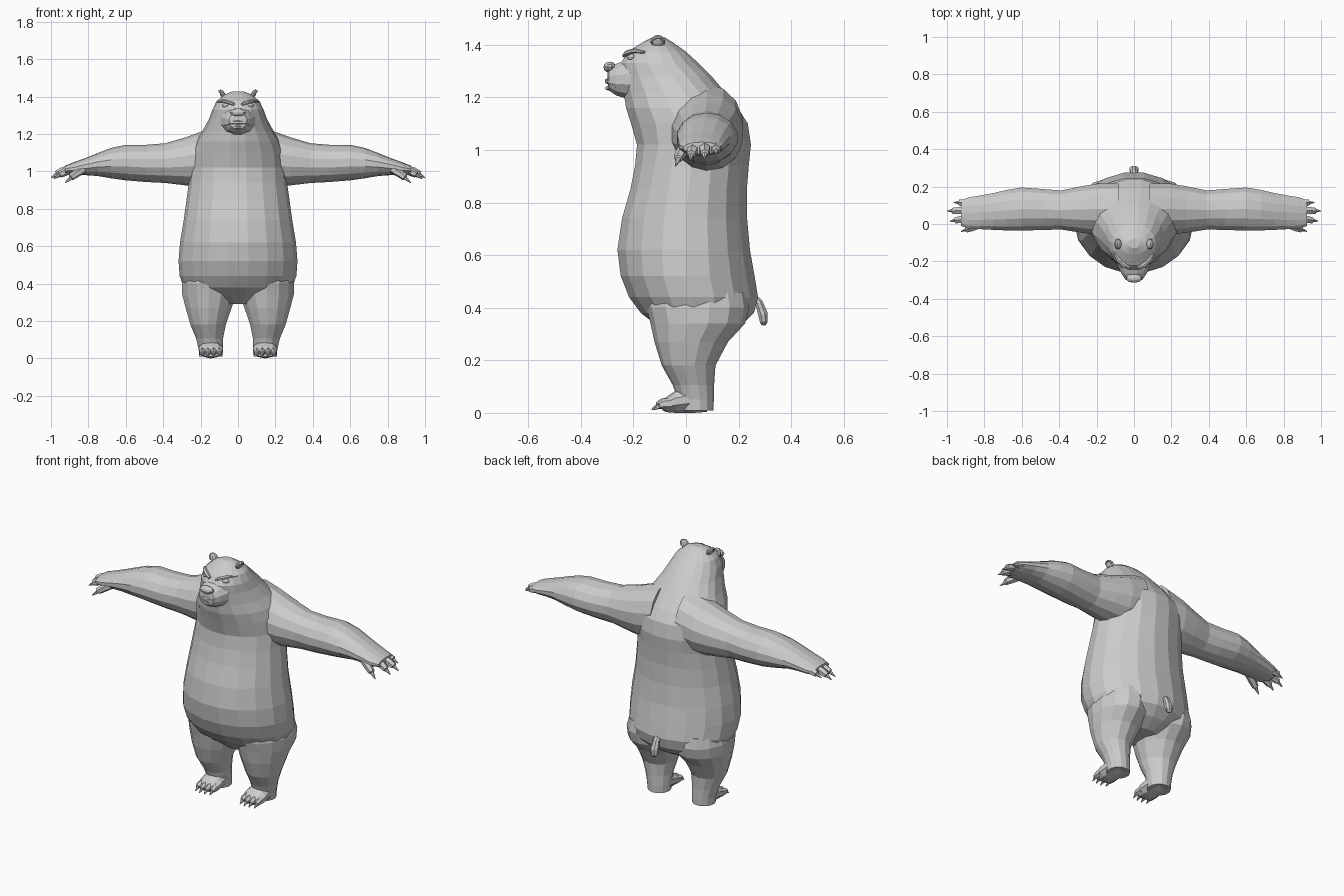
import bpy, bmesh, math
from mathutils import Vector

fur = bpy.data.materials.new("fur_grey")
fur.diffuse_color = (0.6, 0.6, 0.6, 1)


def loft(name, rings):
    """Skin a list of equal rings and close both ends."""
    bm = bmesh.new()
    vs = [[bm.verts.new(p) for p in r] for r in rings]
    n = len(rings[0])
    for a, b in zip(vs, vs[1:]):
        for i in range(n):
            j = (i + 1) % n
            bm.faces.new((a[i], a[j], b[j], b[i]))
    bm.faces.new(vs[0][::-1])
    bm.faces.new(vs[-1])
    bmesh.ops.recalc_face_normals(bm, faces=bm.faces)
    me = bpy.data.meshes.new(name)
    bm.to_mesh(me)
    bm.free()
    me.materials.append(fur)
    ob = bpy.data.objects.new(name, me)
    bpy.context.collection.objects.link(ob)
    return ob


def circle(n, phase=0.5):
    return [(math.cos(2 * math.pi * (i + phase) / n),
             math.sin(2 * math.pi * (i + phase) / n)) for i in range(n)]


def tube(name, path, n=8):
    """Round limb through (point, half width, half height) stations."""
    pts = [Vector(p[0]) for p in path]
    rings = []
    for i, (p, w, h) in enumerate(path):
        d = (pts[min(i + 1, len(pts) - 1)] - pts[max(i - 1, 0)]).normalized()
        ref = Vector((0, 0, 1)) if abs(d.z) < 0.8 else Vector((0, 1, 0))
        u = d.cross(ref).normalized()
        v = u.cross(d)
        rings.append([Vector(p) + u * c * w + v * s * h for c, s in circle(n)])
    return loft(name, rings)


def ball(name, centre, size, rot=(0, 0, 0), seg=10, rows=6):
    bm = bmesh.new()
    bmesh.ops.create_uvsphere(bm, u_segments=seg, v_segments=rows, radius=1)
    me = bpy.data.meshes.new(name)
    bm.to_mesh(me)
    bm.free()
    me.materials.append(fur)
    ob = bpy.data.objects.new(name, me)
    ob.location, ob.scale, ob.rotation_euler = centre, size, rot
    bpy.context.collection.objects.link(ob)
    return ob


# Torso, neck and head: z, front y, back y, half width, y of widest point
torso = [
    (.29, -.06, .14, .10, .04), (.33, -.11, .21, .22, .05),
    (.38, -.175, .262, .29, .03), (.44, -.22, .278, .312, .02),
    (.52, -.252, .265, .318, 0), (.62, -.265, .247, .31, 0),
    (.74, -.247, .236, .29, 0), (.85, -.215, .235, .275, .01),
    (.94, -.197, .242, .262, .02), (1.02, -.19, .25, .258, .05),
    (1.10, -.213, .238, .25, .06), (1.16, -.232, .20, .225, .03),
    (1.215, -.24, .155, .19, 0), (1.28, -.25, .10, .155, -.05),
    (1.33, -.25, .05, .137, -.09), (1.375, -.222, 0, .115, -.1),
    (1.41, -.165, -.05, .075, -.11), (1.428, -.13, -.08, .03, -.1)]
loft("body_and_head", [
    [(w * c, yw + s * ((yb - yw) if s > 0 else (yw - yf)), z)
     for c, s in circle(18, 0)] for z, yf, yb, w, yw in torso])

# Muzzle: y, low z, high z, half width
loft("muzzle", [
    [(w * c, y, (a + b) / 2 + s * (b - a) / 2) for c, s in circle(12)]
    for y, a, b, w in [(-.12, 1.17, 1.36, .11), (-.215, 1.19, 1.35, .092),
                       (-.265, 1.205, 1.33, .07), (-.293, 1.225, 1.312, .05),
                       (-.298, 1.25, 1.30, .03)]])
ball("nose", (0, -.29, 1.315), (.045, .024, .021))
tube("upper_lip", [((-.062, -.258, 1.25), .008, .008), ((-.04, -.288, 1.26), .012, .01),
                   ((0, -.298, 1.262), .012, .011), ((.04, -.288, 1.26), .012, .01),
                   ((.062, -.258, 1.25), .008, .008)], 6)
tube("lower_lip", [((-.055, -.262, 1.242), .008, .007), ((0, -.295, 1.235), .013, .009),
                   ((.055, -.262, 1.242), .008, .007)], 6)

# Tail
tube("tail", [((0, .25, .45), .016, .012), ((0, .277, .42), .021, .016),
              ((0, .293, .375), .026, .02), ((0, .296, .345), .022, .016),
              ((0, .294, .333), .01, .008)])

# Arm: x, front y, back y, low z, high z
arm = [(.08, -.06, .22, .92, 1.25), (.19, -.06, .22, .915, 1.215),
       (.28, -.05, .205, .925, 1.182), (.39, -.032, .182, .938, 1.15),
       (.49, -.035, .19, .943, 1.142), (.60, -.038, .198, .952, 1.142),
       (.68, -.037, .185, .963, 1.125), (.75, -.034, .168, .975, 1.098),
       (.82, -.03, .155, .98, 1.07), (.88, -.028, .145, .978, 1.048),
       (.925, -.012, .13, .985, 1.03)]
# Leg: z, centre x, centre y, half width, half depth
leg = [(.46, .155, .04, .13, .19), (.40, .157, .045, .145, .195),
       (.34, .154, .045, .148, .18), (.27, .157, .02, .126, .14),
       (.18, .16, .01, .097, .102), (.107, .152, .028, .074, .079),
       (.05, .146, .038, .066, .068), (0.01, .145, .04, .064, .064)]
# Fingers: root y, tip x, tip y, tip z
fingers = [(.112, .965, .115, .985), (.072, 1.0, .07, .965),
           (.03, .985, .015, .96), (-.005, .925, -.04, .938)]

for side, sx in (("left", 1), ("right", -1)):
    loft(side + "_arm", [
        [(sx * x, (f + b) / 2 + c * (b - f) / 2, (lo + hi) / 2 + s * (hi - lo) / 2)
         for c, s in circle(14)] for x, f, b, lo, hi in arm])
    for k, (ry, tx, ty, tz) in enumerate(fingers):
        root, tip = Vector((tx - .10, ry, 1.012)), Vector((tx, ty, tz))
        stations = []
        for t, r, lift in [(0, .022, 0), (.4, .022, .006), (.68, .018, .006),
                           (.7, .011, .004), (1, .002, 0)]:
            p = root.lerp(tip, t) + Vector((0, 0, lift))
            stations.append(((sx * p.x, p.y, p.z), r, r))
        tube(f"{side}_finger_{k + 1}", stations, 6)

    loft(side + "_leg", [
        [(sx * (cx + rx * c), cy + ry * s, z) for c, s in circle(14)]
        for z, cx, cy, rx, ry in leg])
    # Foot: y, low z, high z, half width
    loft(side + "_foot", [
        [(sx * .145 + w * c, y, (a + b) / 2 + s * (b - a) / 2) for c, s in circle(10)]
        for y, a, b, w in [(.08, .004, .07, .045), (.03, 0, .11, .062),
                           (-.04, 0, .085, .068), (-.075, .003, .06, .064),
                           (-.09, .01, .045, .055)]])
    for k in range(4):
        x = .099 + .031 * k
        y = -.008 * (k in (1, 2))
        tube(f"{side}_toe_{k + 1}", [
            ((sx * x, y - .05, .036), .018, .024), ((sx * x, y - .085, .034), .017, .02),
            ((sx * x, y - .10, .028), .013, .014), ((sx * x, y - .101, .025), .009, .01),
            ((sx * x, y - .123, .012), .002, .002)], 6)

    # Ear: rounded cup leaning outward
    ball(side + "_ear", (sx * .082, -.107, 1.412), (.014, .028, .028),
         (0, sx * math.radians(28), 0))
    tube(side + "_ear_rim", [((sx * (.088 + .012 * math.sin(a)),
                               -.107 + .022 * math.cos(a), 1.41 + .02 * math.sin(a)), .006, .006)
                             for a in [math.pi * i / 6 for i in range(7)]], 6)
    # Eye and heavy slanted brow
    ball(side + "_eye", (sx * .066, -.207, 1.352), (.022, .014, .013),
         (0, 0, sx * math.radians(35)))
    tube(side + "_brow", [((sx * .02, -.236, 1.358), .008, .007),
                          ((sx * .05, -.222, 1.37), .014, .01),
                          ((sx * .08, -.196, 1.378), .012, .009),
                          ((sx * .105, -.158, 1.372), .006, .005)], 6)
